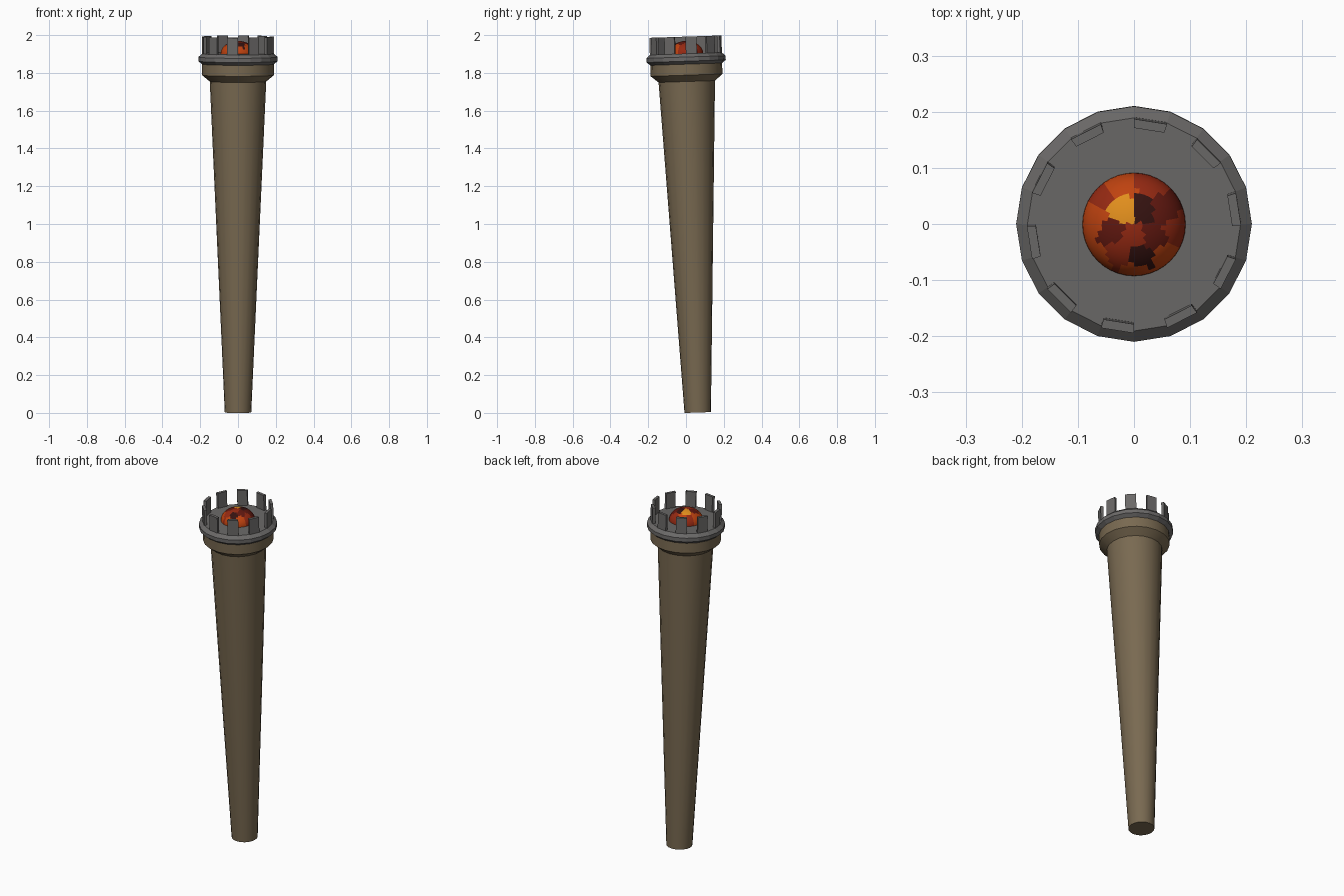
import bpy, bmesh, math
from mathutils import Matrix, Vector

if "Cube" in bpy.data.objects:
    bpy.data.objects.remove(bpy.data.objects["Cube"])

SIDES = 20
TILT = Matrix.Translation((0, 0.062, 0.002)) @ Matrix.Rotation(0.033, 4, 'X')


def material(name, rgb):
    m = bpy.data.materials.new(name)
    m.diffuse_color = (*rgb, 1)
    m.use_nodes = True
    m.node_tree.nodes["Principled BSDF"].inputs["Base Color"].default_value = m.diffuse_color
    return m


WOOD = material("wood brown", (0.19, 0.142, 0.082))
IRON = material("iron grey", (0.145, 0.14, 0.137))
EMBERS = [material("ember orange", (0.52, 0.055, 0.005)),
          material("ember dark red", (0.12, 0.009, 0.005)),
          material("ember yellow", (0.75, 0.27, 0.012)),
          material("ember red", (0.30, 0.022, 0.006)),
          material("ember charred", (0.035, 0.006, 0.005))]


def finish(name, bm, mats, smooth=True):
    bmesh.ops.recalc_face_normals(bm, faces=bm.faces)
    me = bpy.data.meshes.new(name)
    bm.to_mesh(me)
    bm.free()
    ob = bpy.data.objects.new(name, me)
    bpy.context.collection.objects.link(ob)
    for m in mats:
        me.materials.append(m)
    ob.matrix_world = TILT
    if smooth:
        bpy.ops.object.select_all(action='DESELECT')
        bpy.context.view_layer.objects.active = ob
        ob.select_set(True)
        bpy.ops.object.shade_smooth_by_angle(angle=math.radians(30))
    return ob


def point(r, z, step, sides=SIDES):
    a = math.tau * step / sides
    return (r * math.cos(a), r * math.sin(a), z)


def lathe(profile, sides=SIDES):
    """Solid of revolution from (radius, height) pairs, capped at both ends."""
    bm = bmesh.new()
    rings = [[bm.verts.new(point(r, z, i, sides)) for i in range(sides)]
             for r, z in profile]
    for a, b in zip(rings, rings[1:]):
        for i in range(sides):
            j = (i + 1) % sides
            bm.faces.new((a[i], a[j], b[j], b[i]))
    bm.faces.new(rings[0])
    bm.faces.new(rings[-1])
    return bm


# Tapered handle with flared collar
finish("handle", lathe([(0.07, 0), (0.15, 1.765)]), [WOOD])
finish("collar", lathe([(0.148, 1.752), (0.19, 1.787), (0.19, 1.85)]), [WOOD])

# Bevelled iron rim with flat top plate
finish("iron_rim", lathe([(0.19, 1.845), (0.21, 1.861), (0.21, 1.883),
                          (0.19, 1.901)]), [IRON], smooth=False)

# Ten upright prongs on every other side of the rim
bm = bmesh.new()
for k in range(0, SIDES, 2):
    v = [bm.verts.new(point(r, z, k + s))
         for z in (1.898, 1.991)
         for r, s in ((0.191, 0), (0.191, 1), (0.175, 1), (0.175, 0))]
    for f in ((0, 1, 2, 3), (4, 5, 6, 7), (0, 1, 5, 4), (1, 2, 6, 5),
              (2, 3, 7, 6), (3, 0, 4, 7)):
        bm.faces.new([v[i] for i in f])
finish("prongs", bm, [IRON], smooth=False)

# Ember dome, coloured in patches by nearest spot
dome = [(0.092 * math.cos(t), 1.90 + 0.068 * math.sin(t))
        for t in [math.pi / 2 * i / 12.3 for i in range(13)]]
bm = lathe(dome, 40)
SPOTS = [(-0.018, 0.028, 2), (0.018, 0.03, 4), (0.05, 0.03, 1), (-0.02, 0.075, 0),
         (0.03, 0.075, 3), (-0.06, 0.05, 3), (-0.075, 0.01, 0), (-0.04, -0.01, 1),
         (0.0, -0.02, 3), (0.035, -0.02, 1), (0.075, -0.01, 3), (0.055, -0.055, 0),
         (0.01, -0.055, 4), (-0.03, -0.055, 3), (-0.06, -0.06, 0), (0.0, -0.085, 0)]
for f in bm.faces:
    c = f.calc_center_median()
    f.material_index = min(SPOTS, key=lambda s: (c.x - s[0]) ** 2 + (c.y - s[1]) ** 2)[2]
finish("ember_dome", bm, EMBERS)
